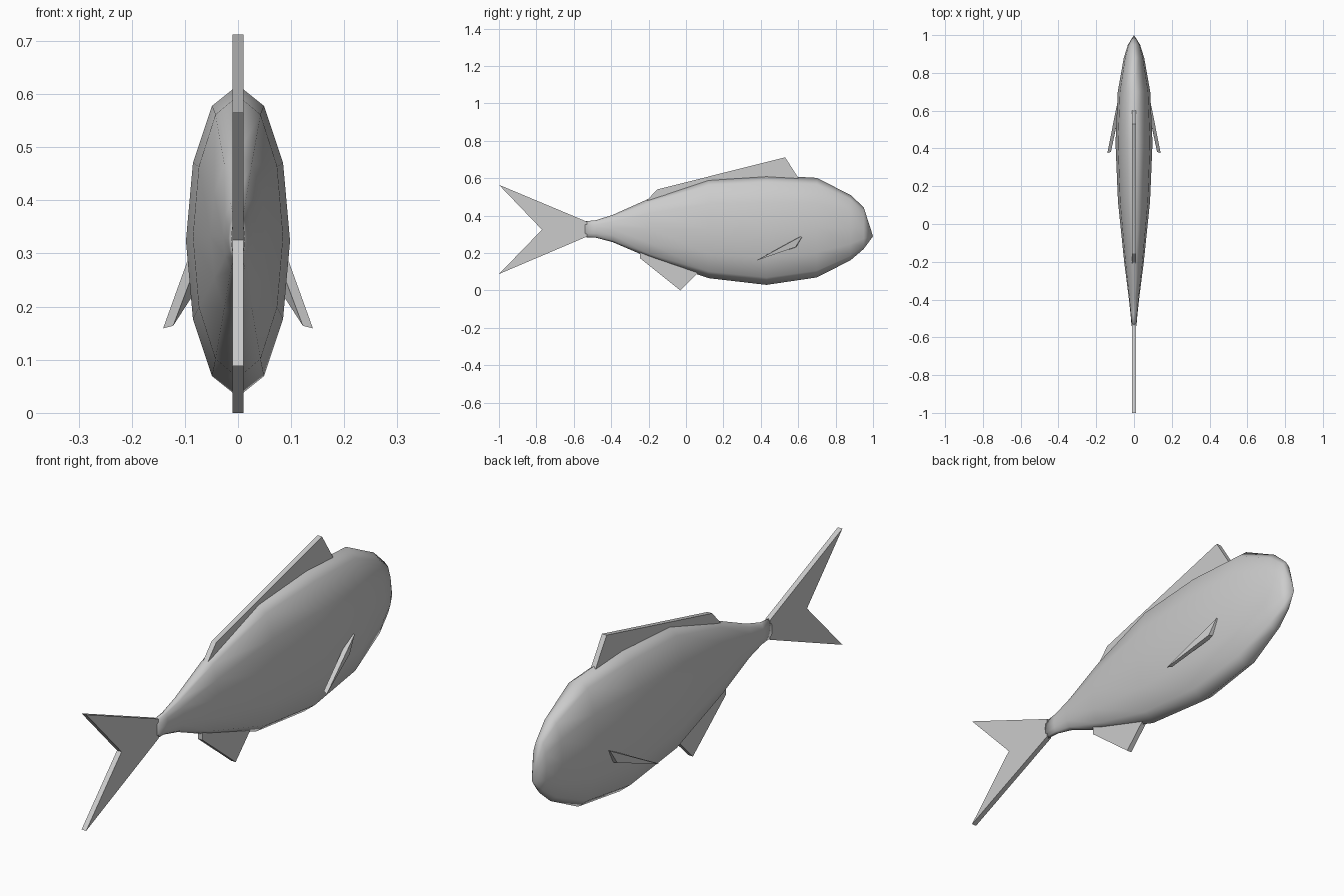
import bpy, bmesh, math

if "Cube" in bpy.data.objects:
    bpy.data.objects.remove(bpy.data.objects["Cube"])

grey = bpy.data.materials.new("plain grey")
grey.diffuse_color = (0.6, 0.6, 0.6, 1)
grey.use_nodes = True
grey.node_tree.nodes["Principled BSDF"].inputs["Base Color"].default_value = grey.diffuse_color


def finish(name, bm, smooth):
    bmesh.ops.recalc_face_normals(bm, faces=bm.faces)
    for f in bm.faces:
        f.smooth = smooth
    me = bpy.data.meshes.new(name)
    bm.to_mesh(me)
    bm.free()
    me.materials.append(grey)
    ob = bpy.data.objects.new(name, me)
    bpy.context.collection.objects.link(ob)
    return ob


def prism(name, side_a, side_b):
    """Solid between two matching outlines."""
    bm = bmesh.new()
    a = [bm.verts.new(p) for p in side_a]
    b = [bm.verts.new(p) for p in side_b]
    bm.faces.new(a)
    bm.faces.new(b[::-1])
    for i in range(len(a)):
        j = (i + 1) % len(a)
        bm.faces.new((a[i], b[i], b[j], a[j]))
    return finish(name, bm, False)


def flat_fin(name, outline, t=0.0105):
    prism(name, [(-t, y, z) for y, z in outline], [(t, y, z) for y, z in outline])


# Body: twelve-sided elliptical sections (y, bottom, top, half width)
sections = [(-0.54, 0.285, 0.370, 0.013), (-0.48, 0.282, 0.376, 0.018),
            (-0.39, 0.258, 0.405, 0.028), (-0.20, 0.176, 0.490, 0.052),
            (0.12, 0.066, 0.597, 0.085), (0.43, 0.030, 0.617, 0.098),
            (0.70, 0.070, 0.602, 0.086), (0.88, 0.162, 0.510, 0.054),
            (0.95, 0.222, 0.445, 0.032)]
N = 12
bm = bmesh.new()
rings = []
for y, lo, hi, w in sections:
    c, h = (lo + hi) / 2, (hi - lo) / 2
    rings.append([bm.verts.new((w * math.sin(2 * math.pi * i / N), y,
                                c + h * math.cos(2 * math.pi * i / N)))
                  for i in range(N)])
nose = bm.verts.new((0, 1.0, 0.29))
bm.faces.new(rings[0])
for i in range(N):
    j = (i + 1) % N
    for r, s in zip(rings, rings[1:]):
        bm.faces.new((r[i], r[j], s[j], s[i]))
    bm.faces.new((rings[-1][i], rings[-1][j], nose))
finish("body", bm, True)

# Fins on the centre line
flat_fin("tail_fin", [(-0.53, 0.368), (-1, 0.565), (-0.77, 0.325),
                      (-1, 0.088), (-0.53, 0.288)])
flat_fin("dorsal_fin", [(0.605, 0.595), (0.53, 0.712), (-0.155, 0.54),
                        (-0.21, 0.48), (0.12, 0.56), (0.43, 0.58)])
flat_fin("anal_fin", [(-0.245, 0.215), (-0.245, 0.172), (-0.03, 0.0),
                      (0.07, 0.10), (0.05, 0.14)])

# Pectoral fins: slim swept triangles, one on each side
outer = [(0.092, 0.625, 0.295), (0.098, 0.585, 0.232), (0.141, 0.375, 0.159)]
inner = [(0.072, 0.625, 0.297), (0.078, 0.590, 0.232), (0.122, 0.382, 0.164)]
for side, label in ((1, "right"), (-1, "left")):
    prism(label + "_pectoral_fin", [(side * x, y, z) for x, y, z in outer],
          [(side * x, y, z) for x, y, z in inner])
